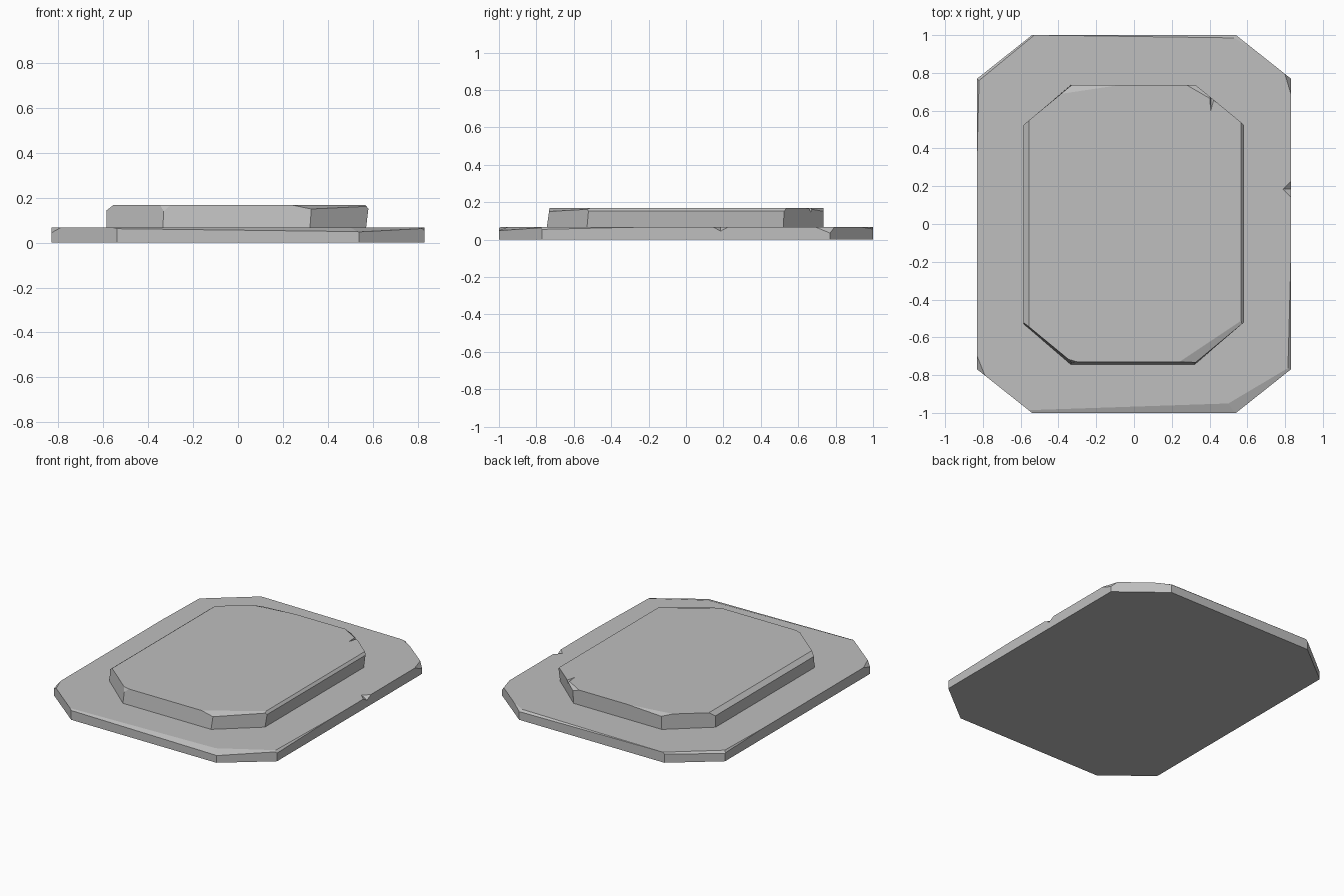
import bpy
import bmesh
from mathutils import Vector

cube = bpy.data.objects.get("Cube")
if cube:
    bpy.data.objects.remove(cube, do_unlink=True)

stone = bpy.data.materials.new("grey stone")
stone.use_nodes = True
GREY = (0.52, 0.52, 0.52, 1)
stone.diffuse_color = GREY
stone.node_tree.nodes["Principled BSDF"].inputs["Base Color"].default_value = GREY

BASE_TOP, SLAB_TOP = 0.068, 0.168


def octagon(x0, x1, y0, y1, cx, cy, z):
    """Rectangle with clipped corners, counter-clockwise."""
    return [Vector((x, y, z)) for x, y in (
        (x0 + cx, y0), (x1 - cx, y0), (x1, y0 + cy), (x1, y1 - cy),
        (x1 - cx, y1), (x0 + cx, y1), (x0, y1 - cy), (x0, y0 + cy))]


def chip(bm, top, a, b, low):
    """Slice off an edge along the line a-b on the top, down to point low."""
    a, b, low = Vector((*a, top)), Vector((*b, top)), Vector(low)
    normal = (b - a).cross(low - a).normalized()
    if normal.z < 0:
        normal.negate()
    bmesh.ops.bisect_plane(bm, geom=bm.verts[:] + bm.edges[:] + bm.faces[:],
                           dist=1e-5, plane_co=a, plane_no=normal, clear_outer=True)
    bmesh.ops.holes_fill(bm, edges=[e for e in bm.edges if e.is_boundary])


def finish(bm, name):
    bmesh.ops.recalc_face_normals(bm, faces=bm.faces)
    mesh = bpy.data.meshes.new(name)
    bm.to_mesh(mesh)
    bm.free()
    mesh.materials.append(stone)
    obj = bpy.data.objects.new(name, mesh)
    bpy.context.collection.objects.link(obj)
    return obj


def slab(name, lower, upper, chips):
    bm = bmesh.new()
    lo = [bm.verts.new(p) for p in lower]
    hi = [bm.verts.new(p) for p in upper]
    bm.faces.new(lo[::-1])
    bm.faces.new(hi)
    for i in range(len(lo)):
        j = (i + 1) % len(lo)
        bm.faces.new((lo[i], lo[j], hi[j], hi[i]))
    bmesh.ops.recalc_face_normals(bm, faces=bm.faces)
    for a, b, low in chips:
        chip(bm, upper[0].z, a, b, low)
    return finish(bm, name)


def notch(target, points):
    """Cut a small wedge, the hull of the points, out of the target."""
    bm = bmesh.new()
    for p in points:
        bm.verts.new(p)
    bmesh.ops.convex_hull(bm, input=bm.verts[:])
    cutter = finish(bm, target.name + "_notch_cutter")
    cutter.hide_render = True
    mod = target.modifiers.new("notch", 'BOOLEAN')
    mod.operation, mod.solver, mod.object = 'DIFFERENCE', 'EXACT', cutter
    bpy.context.view_layer.objects.active = target
    bpy.ops.object.modifier_apply(modifier=mod.name)
    bpy.data.objects.remove(cutter, do_unlink=True)


# Wide base slab with worn edges
base_shape = (-0.83, 0.83, -1, 1, 0.29, 0.23)
base = slab("base_slab", octagon(*base_shape, 0), octagon(*base_shape, BASE_TOP), [
    ((-0.54, -0.985), (0.5, -0.95), (0, -1, 0.056)),        # front edge
    ((0.5, -0.95), (0.82, -0.76), (0.685, -0.885, 0.056)),  # front left corner
    ((0.815, -0.76), (0.83, -0.2), (0.83, -0.76, 0.055)),   # left edge
    ((-0.83, -0.7), (-0.79, -0.8), (-0.83, -0.77, 0.045)),  # front right corner
    ((-0.83, 0.38), (-0.82, 0.76), (-0.83, 0.77, 0.055)),   # right edge
    ((-0.82, 0.76), (-0.54, 0.99), (-0.7, 0.873, 0.055)),   # back right corner
    ((-0.5, 1), (0.54, 0.985), (0.54, 1, 0.055)),           # back edge
    ((0.5, 1), (0.62, 0.935), (0.54, 1, 0.056)),
    ((0.8, 0.79), (0.83, 0.69), (0.83, 0.77, 0.035)),       # back left corner
])
notch(base, [(0.785, 0.185, 0.07), (0.84, 0.13, 0.07),
             (0.84, 0.24, 0.07), (0.84, 0.185, 0.04)])

# Raised slab, slightly sunk into the base
slab_lower = octagon(-0.585, 0.57, -0.745, 0.735, 0.25, 0.215, 0.06)
slab_upper = octagon(-0.585, 0.583, -0.73, 0.735, 0.255, 0.21, SLAB_TOP)
raised = slab("raised_slab", slab_lower, slab_upper, [
    ((-0.555, -0.5), (-0.555, 0.5), (-0.585, 0, 0.145)),    # right bevel
    ((0.567, -0.5), (0.567, 0.5), (0.583, 0, 0.15)),        # left bevel
    ((0.24, -0.73), (0.57, -0.51), (0.33, -0.735, 0.149)),  # front left corner
    ((-0.35, -0.715), (-0.3, -0.73), (-0.33, -0.732, 0.145)),
    ((-0.38, 0.69), (-0.08, 0.735), (-0.33, 0.735, 0.155)),  # back right corner
    ((0.28, 0.735), (0.41, 0.66), (0.33, 0.735, 0.15)),     # back left corner
])
notch(raised, [(0.405, 0.59, 0.17), (0.4, 0.7, 0.17),
               (0.43, 0.68, 0.17), (0.41, 0.69, 0.14)])
